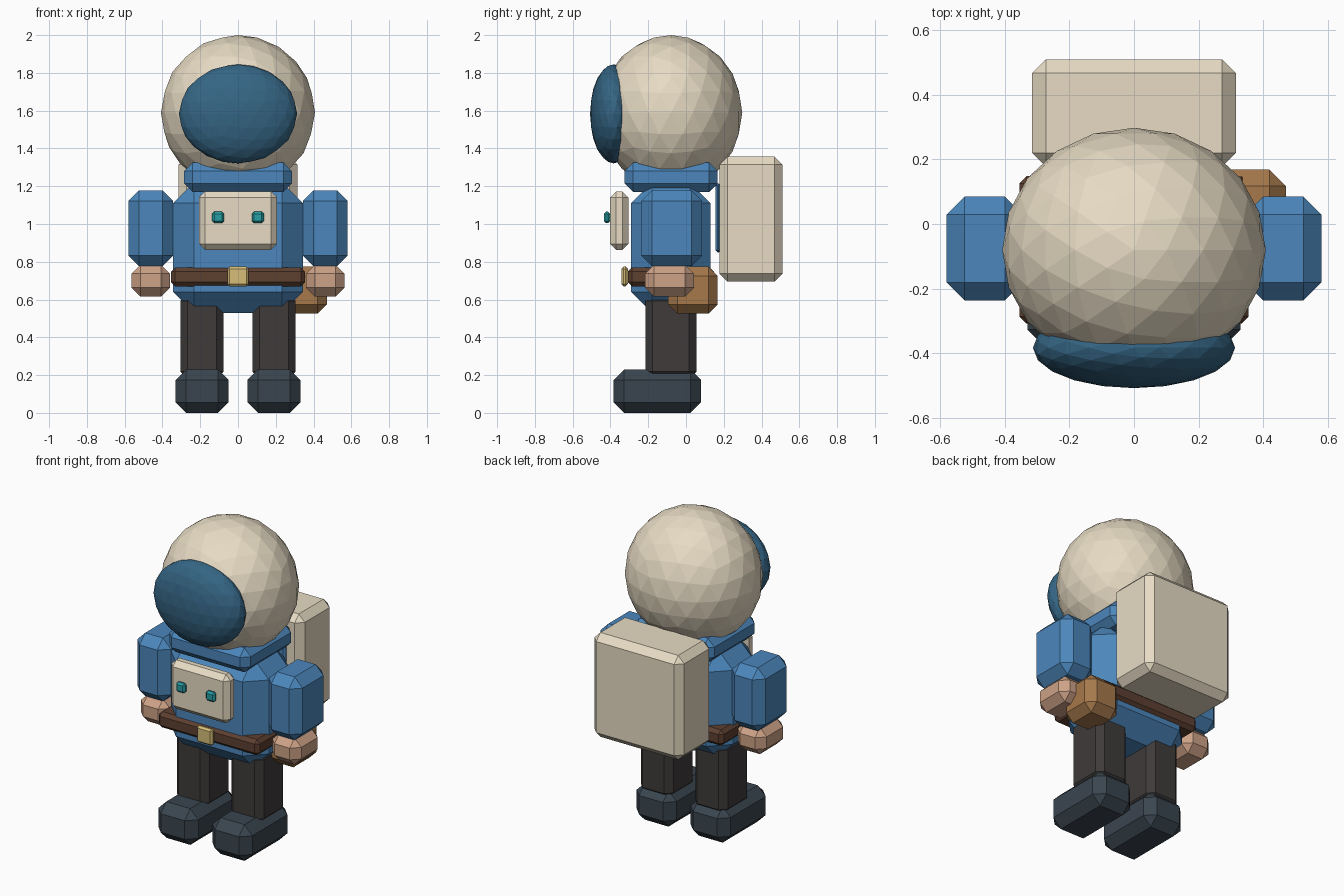
import bpy, bmesh
from mathutils import Matrix, Vector

if "Cube" in bpy.data.objects:
    bpy.data.objects.remove(bpy.data.objects["Cube"])


def mat(name, rgb):
    m = bpy.data.materials.new(name)
    m.diffuse_color = (*rgb, 1)
    m.use_nodes = True
    m.node_tree.nodes["Principled BSDF"].inputs["Base Color"].default_value = m.diffuse_color
    return m


CREAM = mat("cream", (0.80, 0.71, 0.55))
BLUE = mat("blue", (0.07, 0.24, 0.50))
VISOR = mat("visor_blue", (0.035, 0.13, 0.23))
SKIN = mat("skin", (0.61, 0.36, 0.24))
BELT = mat("dark_leather", (0.11, 0.05, 0.03))
TAN = mat("tan_leather", (0.38, 0.19, 0.07))
CLOTH = mat("dark_cloth", (0.05, 0.043, 0.043))
BOOT = mat("boot_grey", (0.042, 0.06, 0.078))
GOLD = mat("gold", (0.68, 0.51, 0.19))
TEAL = mat("teal", (0.02, 0.35, 0.38))


def finish(name, bm, material):
    me = bpy.data.meshes.new(name)
    bm.to_mesh(me)
    bm.free()
    me.materials.append(material)
    ob = bpy.data.objects.new(name, me)
    bpy.context.collection.objects.link(ob)
    return ob


def block(name, x, y, z, bevel, material):
    """Chamfered box given by its (min, max) range on each axis."""
    lo, hi = Vector((x[0], y[0], z[0])), Vector((x[1], y[1], z[1]))
    bm = bmesh.new()
    bmesh.ops.create_cube(bm, size=1, matrix=Matrix.LocRotScale((lo + hi) / 2, None, hi - lo))
    bmesh.ops.bevel(bm, geom=bm.edges[:], offset=bevel, segments=1,
                    profile=0.5, affect='EDGES')
    return finish(name, bm, material)


def pair(name, x, y, z, bevel, material):
    """The same block on both sides of the body."""
    block(name + "_right", x, y, z, bevel, material)
    block(name + "_left", (-x[1], -x[0]), y, z, bevel, material)


def ball(name, centre, radii, material):
    bm = bmesh.new()
    bmesh.ops.create_icosphere(bm, subdivisions=3, radius=1,
                               matrix=Matrix.LocRotScale(Vector(centre), None, Vector(radii)))
    return finish(name, bm, material)


# Head
ball("helmet", (0, -0.08, 1.59), (0.408, 0.378, 0.41), CREAM)
ball("visor", (0, -0.383, 1.583), (0.313, 0.125, 0.262), VISOR)

# Body
block("torso", (-0.343, 0.343), (-0.29, 0.13), (0.53, 1.22), 0.11, BLUE)
block("collar", (-0.285, 0.285), (-0.325, 0.168), (1.17, 1.325), 0.045, BLUE)
block("chest_panel", (-0.207, 0.207), (-0.402, -0.305), (0.863, 1.172), 0.032, CREAM)
pair("panel_button", (0.073, 0.137), (-0.435, -0.402), (1.004, 1.066), 0.012, TEAL)
block("belt", (-0.355, 0.355), (-0.308, 0.148), (0.67, 0.77), 0.022, BELT)
block("buckle", (-0.056, 0.056), (-0.342, -0.308), (0.67, 0.775), 0.012, GOLD)
block("pouch", (0.23, 0.47), (-0.095, 0.168), (0.525, 0.775), 0.05, TAN)

# Limbs
pair("arm", (0.344, 0.58), (-0.237, 0.085), (0.777, 1.178), 0.056, BLUE)
pair("hand", (0.36, 0.563), (-0.217, 0.043), (0.615, 0.785), 0.048, SKIN)
pair("leg", (0.077, 0.305), (-0.215, 0.055), (0.18, 0.63), 0.038, CLOTH)
pair("boot", (0.05, 0.33), (-0.383, 0.08), (0.0, 0.23), 0.056, BOOT)

# Pack on the back
block("back_plate", (-0.22, 0.22), (0.155, 0.185), (0.85, 1.215), 0.012, BLUE)
block("backpack", (-0.315, 0.315), (0.178, 0.51), (0.695, 1.357), 0.042, CREAM)
